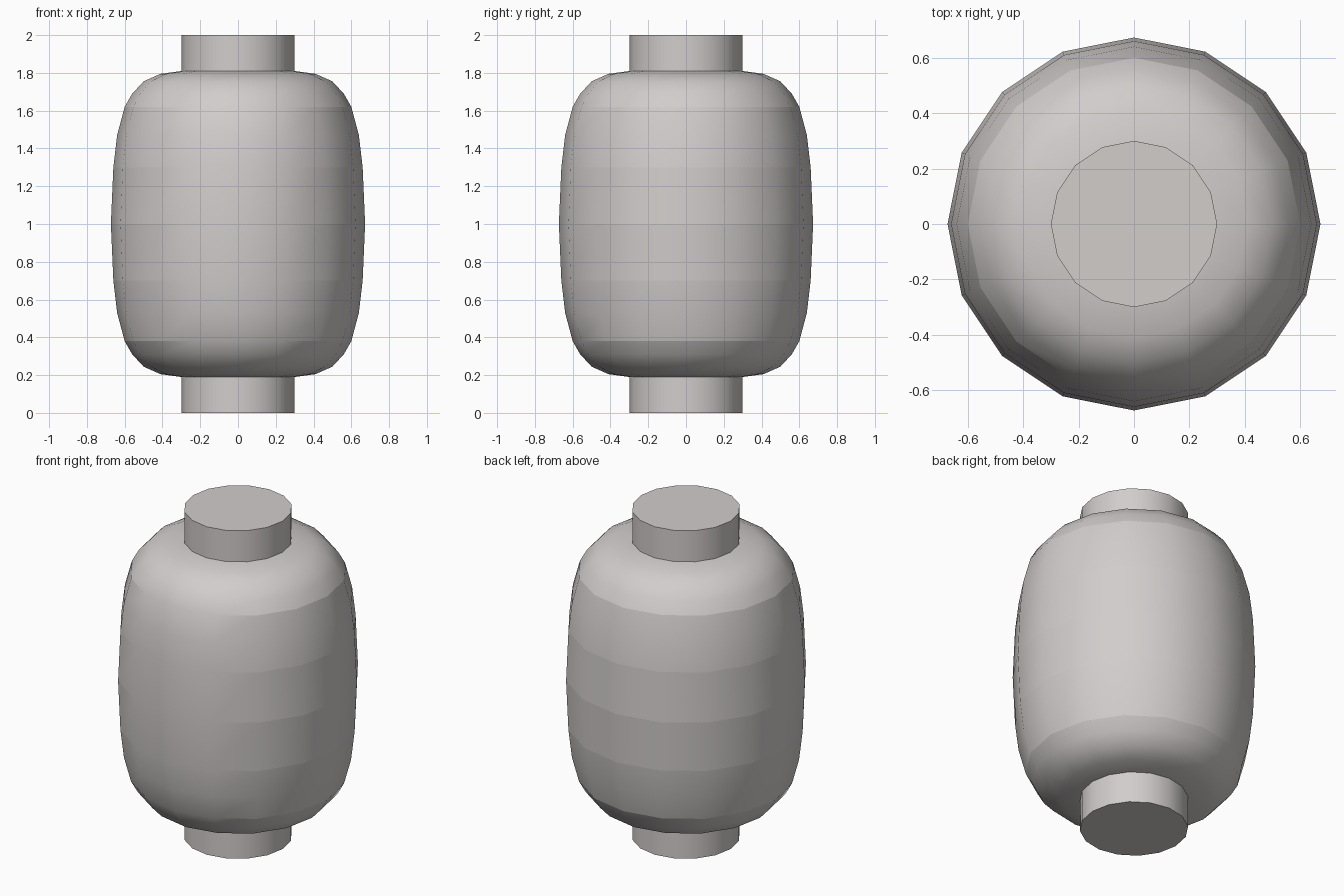
import bpy, bmesh, math

cube = bpy.data.objects.get("Cube")
if cube:
    bpy.data.objects.remove(cube, do_unlink=True)

SIDES = 16


def make_material(name, color):
    mat = bpy.data.materials.new(name)
    mat.use_nodes = True
    mat.diffuse_color = color
    mat.node_tree.nodes["Principled BSDF"].inputs["Base Color"].default_value = color
    return mat


def lathe(name, profile, mat, is_sharp):
    """Revolve (radius, z) points, bottom to top, and close both ends."""
    bm = bmesh.new()
    rings = []
    for r, z in profile:
        rings.append([bm.verts.new((r * math.cos(2 * math.pi * i / SIDES),
                                    r * math.sin(2 * math.pi * i / SIDES), z))
                      for i in range(SIDES)])
    for low, high in zip(rings, rings[1:]):
        for i in range(SIDES):
            j = (i + 1) % SIDES
            bm.faces.new((low[i], low[j], high[j], high[i])).smooth = True
    bm.faces.new(rings[0][::-1])
    bm.faces.new(rings[-1])
    bm.normal_update()
    for edge in bm.edges:
        edge.smooth = not is_sharp(edge)
    mesh = bpy.data.meshes.new(name)
    bm.to_mesh(mesh)
    bm.free()
    mesh.materials.append(mat)
    obj = bpy.data.objects.new(name, mesh)
    bpy.context.collection.objects.link(obj)
    return obj


paper = make_material("warm grey", (0.64, 0.61, 0.60, 1))

# Barrel-shaped lantern body, mirrored about its middle height
upper = [(0.673, 1.0), (0.66, 1.3), (0.64, 1.47), (0.60, 1.62),
         (0.56, 1.69), (0.50, 1.755), (0.41, 1.795), (0.30, 1.81)]
lower = [(r, 2 - z) for r, z in reversed(upper[1:])]


def band_crease(edge):
    # Ribs between the bands, left smooth on the front panel
    a, b = (v.co for v in edge.verts)
    mid = (a + b) / 2
    on_front = mid.y < 0 and abs(mid.x) < 0.2
    band = any(abs(mid.z - z) < 0.01 for z in (0.38, 0.7, 1.0, 1.3, 1.62))
    return abs(a.z - b.z) < 0.001 and band and not on_front


lathe("lantern_body", lower + upper, paper, band_crease)

# Short cylindrical caps with crisp rims
for name, z in (("bottom_cap", 0.0), ("top_cap", 1.78)):
    lathe(name, [(0.30, z), (0.30, z + 0.22)], paper,
          lambda e: abs(e.verts[0].co.z - e.verts[1].co.z) < 0.001)
